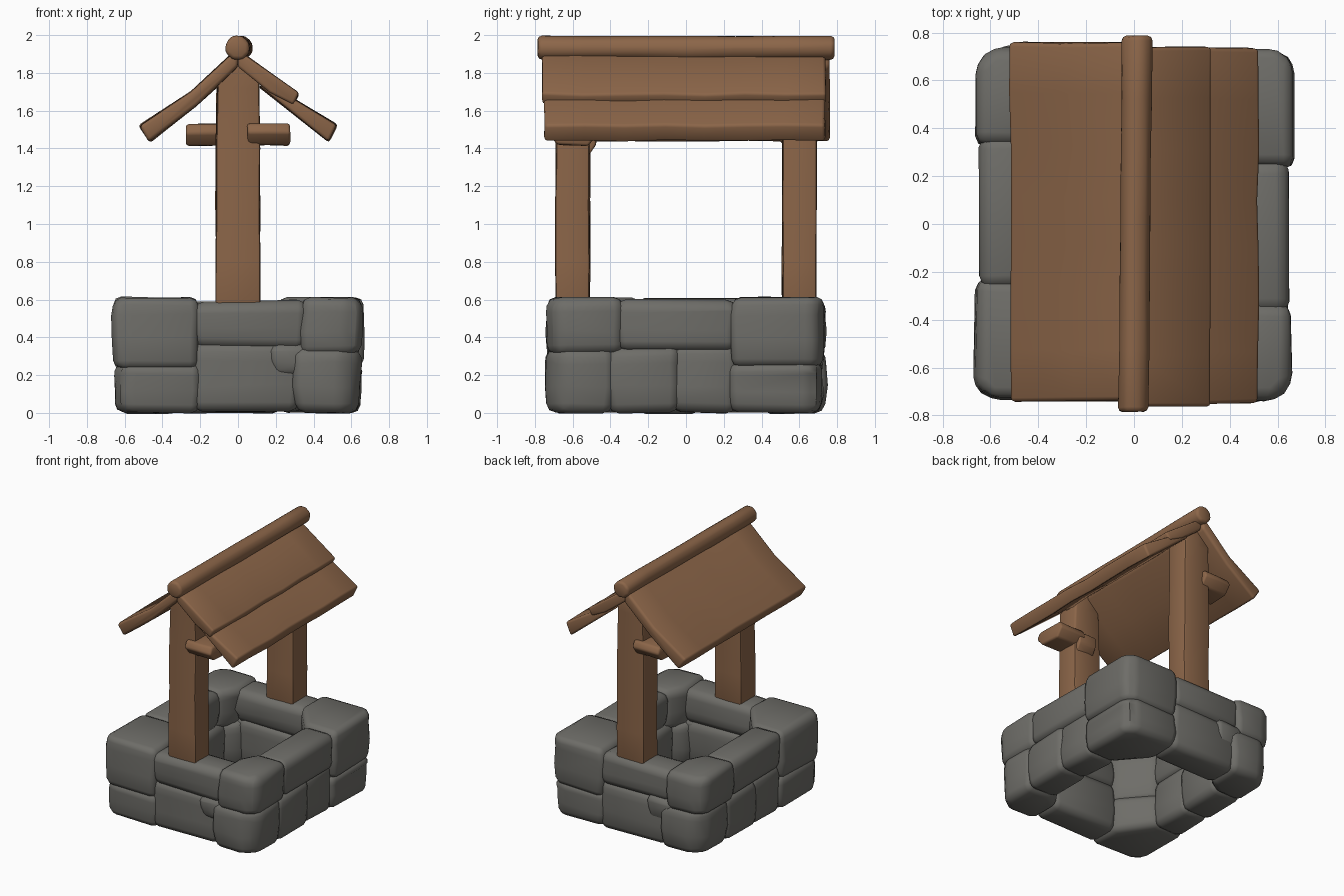
import bpy, bmesh, math, random
from mathutils import Vector, Matrix

if "Cube" in bpy.data.objects:
    bpy.data.objects.remove(bpy.data.objects["Cube"])

random.seed(7)


def material(name, rgb):
    m = bpy.data.materials.new(name)
    m.diffuse_color = (*rgb, 1)
    m.use_nodes = True
    m.node_tree.nodes["Principled BSDF"].inputs["Base Color"].default_value = m.diffuse_color
    return m


STONE = material("grey stone", (0.155, 0.152, 0.138))
WOOD = material("brown wood", (0.262, 0.132, 0.066))
HALF_TURN = Matrix.Rotation(math.pi, 4, 'Z')


def solid(name, rings, mat, bevel, segs, sharp, jitter):
    """Closed loft through rings of points, roughened and bevelled."""
    bm = bmesh.new()
    loops = [[bm.verts.new(Vector(p) + Vector([random.uniform(-jitter, jitter) for _ in range(3)]))
              for p in ring] for ring in rings]
    for a, b in zip(loops, loops[1:]):
        for i in range(len(a)):
            j = (i + 1) % len(a)
            bm.faces.new((a[i], a[j], b[j], b[i]))
    bm.faces.new(loops[0][::-1])
    bm.faces.new(loops[-1])
    bmesh.ops.recalc_face_normals(bm, faces=bm.faces)
    edges = [e for e in bm.edges if e.calc_face_angle(0) > math.radians(30)]
    bmesh.ops.bevel(bm, geom=edges, offset=bevel, segments=segs, profile=0.5,
                    affect='EDGES', clamp_overlap=True)
    mesh = bpy.data.meshes.new(name)
    bm.to_mesh(mesh)
    bm.free()
    mesh.materials.append(mat)
    mesh.shade_smooth()
    mesh.set_sharp_from_angle(angle=math.radians(sharp))
    ob = bpy.data.objects.new(name, mesh)
    bpy.context.collection.objects.link(ob)
    return ob


def stone(name, footprint, z0, z1, low, high):
    """One rounded block, drawn in at foot and top, and its partner across the well."""
    c = sum((Vector(p) for p in footprint), Vector((0, 0))) / len(footprint)
    for turn, side in ((Matrix.Identity(4), "a"), (HALF_TURN, "b")):
        rings = []
        for z, s in ((z0, low), (z0 + (z1 - z0) * 0.4, 1.0), (z0 + (z1 - z0) * 0.75, 1.0), (z1, high)):
            pts = [c + (Vector(p) - c) * s for p in footprint]
            rings.append([turn @ Vector((p.x, p.y, z)) for p in pts])
        solid(name + "_" + side, rings, STONE, 0.05, 2, 60, 0.008)


def block(name, x0, x1, y0, y1, z0, z1, low=0.97, high=0.97):
    stone(name, [(x0, y0), (x1, y0), (x1, y1), (x0, y1)], z0, z1, low, high)


def corner(name, sx, x_in, y_in, x_out, y_out, cut, z0, z1, low=0.97, high=0.97):
    """Front corner block, clipped at the outer corner and at the shaft."""
    stone(name, [(sx * x_out, -y_out + cut), (sx * (x_out - cut), -y_out), (sx * x_in, -y_out),
                 (sx * x_in, -0.47), (sx * 0.40, -y_in), (sx * x_out, -y_in)], z0, z1, low, high)


# Well wall, upper course
corner("upper_right_corner_stone", 1, 0.33, 0.33, 0.66, 0.74, 0.07, 0.31, 0.612)
corner("upper_left_corner_stone", -1, 0.21, 0.235, 0.665, 0.735, 0.06, 0.24, 0.612)
block("upper_front_stone", -0.24, 0.37, -0.725, -0.47, 0.34, 0.595)
block("upper_side_stone", 0.395, 0.65, -0.37, 0.27, 0.33, 0.605)

# Well wall, lower course
corner("lower_right_corner_stone", 1, 0.29, 0.38, 0.65, 0.745, 0.09, 0.0, 0.35, 0.92, 0.95)
corner("lower_left_corner_stone", -1, 0.20, 0.22, 0.655, 0.725, 0.07, 0.0, 0.27, 0.95, 0.98)
block("lower_front_stone", -0.24, 0.33, -0.715, -0.465, 0.0, 0.37, 0.97, 0.98)
block("small_front_stone", 0.17, 0.38, -0.725, -0.48, 0.19, 0.375, 0.9, 0.95)
block("lower_side_stone", 0.385, 0.645, -0.42, -0.03, 0.0, 0.35, 0.95, 0.97)
block("lower_side_filler", 0.39, 0.63, -0.08, 0.27, 0.0, 0.36, 0.97, 0.98)


def along_y(name, profile, y0, y1, bevel, n=7, jitter=0.005):
    """Wooden piece with an x-z profile running front to back."""
    rings = [[(x, y0 + (y1 - y0) * i / n, z) for x, z in profile] for i in range(n + 1)]
    return solid(name, rings, WOOD, bevel, 2, 50, jitter)


# Roof panels and the overlapping lower board
along_y("left_roof_panel", [(-0.525, 1.52), (-0.47, 1.43), (-0.22, 1.625), (0.0, 1.83),
                            (0.0, 1.93), (-0.25, 1.70)], -0.74, 0.76, 0.018)
along_y("upper_right_roof_board", [(0.0, 1.92), (0.0, 1.83), (0.17, 1.70), (0.295, 1.635),
                                   (0.325, 1.69)], -0.76, 0.74, 0.014)
along_y("lower_right_roof_board", [(0.17, 1.75), (0.11, 1.73), (0.48, 1.435), (0.525, 1.525),
                                   (0.30, 1.658)], -0.75, 0.735, 0.016)

# Ridge log, slightly skewed
rings = []
for i in range(7):
    t = i / 6
    rings.append([(-0.003 + 0.016 * t + 0.068 * math.cos(a), -0.785 + 1.57 * t,
                   1.932 + 0.068 * math.sin(a))
                  for a in [math.tau * (k + 0.5) / 8 for k in range(8)]])
solid("ridge_log", rings, WOOD, 0.02, 2, 60, 0.003)

# Posts with a peaked top, and a half-log stub on each
for turn, side in ((Matrix.Identity(4), "front"), (HALF_TURN, "back")):
    rings = []
    for z in (0.5, 0.8, 1.1, 1.4, 1.72):
        w = 0.117 if z < 1.7 else 0.112
        rings.append([turn @ Vector(p) for p in ((-w, -0.69, z), (0, -0.69, z), (w, -0.69, z),
                                                 (w, -0.51, z), (0, -0.51, z), (-w, -0.51, z))])
    rings.append([turn @ Vector(p) for p in ((-0.112, -0.69, 1.77), (0, -0.69, 1.87),
                                             (0.112, -0.69, 1.77), (0.112, -0.51, 1.77),
                                             (0, -0.51, 1.87), (-0.112, -0.51, 1.77))])
    solid(side + "_post", rings, WOOD, 0.016, 2, 40, 0.004)

    section = [(-0.71, 1.53), (-0.735, 1.485), (-0.68, 1.42), (-0.52, 1.415), (-0.465, 1.48),
               (-0.49, 1.53)]
    rings = [[turn @ Vector((x, y, z)) for y, z in section] for x in (0.05, 0.16, 0.275)]
    solid(side + "_stub", rings, WOOD, 0.014, 2, 60, 0.003)

# Small knot on the inner face of the front post
rings = [[(x, y, z) for y, z in ((-0.53, 1.34), (-0.475, 1.42), (-0.475, 1.50), (-0.53, 1.53))]
         for x in (-0.05, 0.1)]
solid("front_post_knot", rings, WOOD, 0.012, 2, 60, 0.003)
